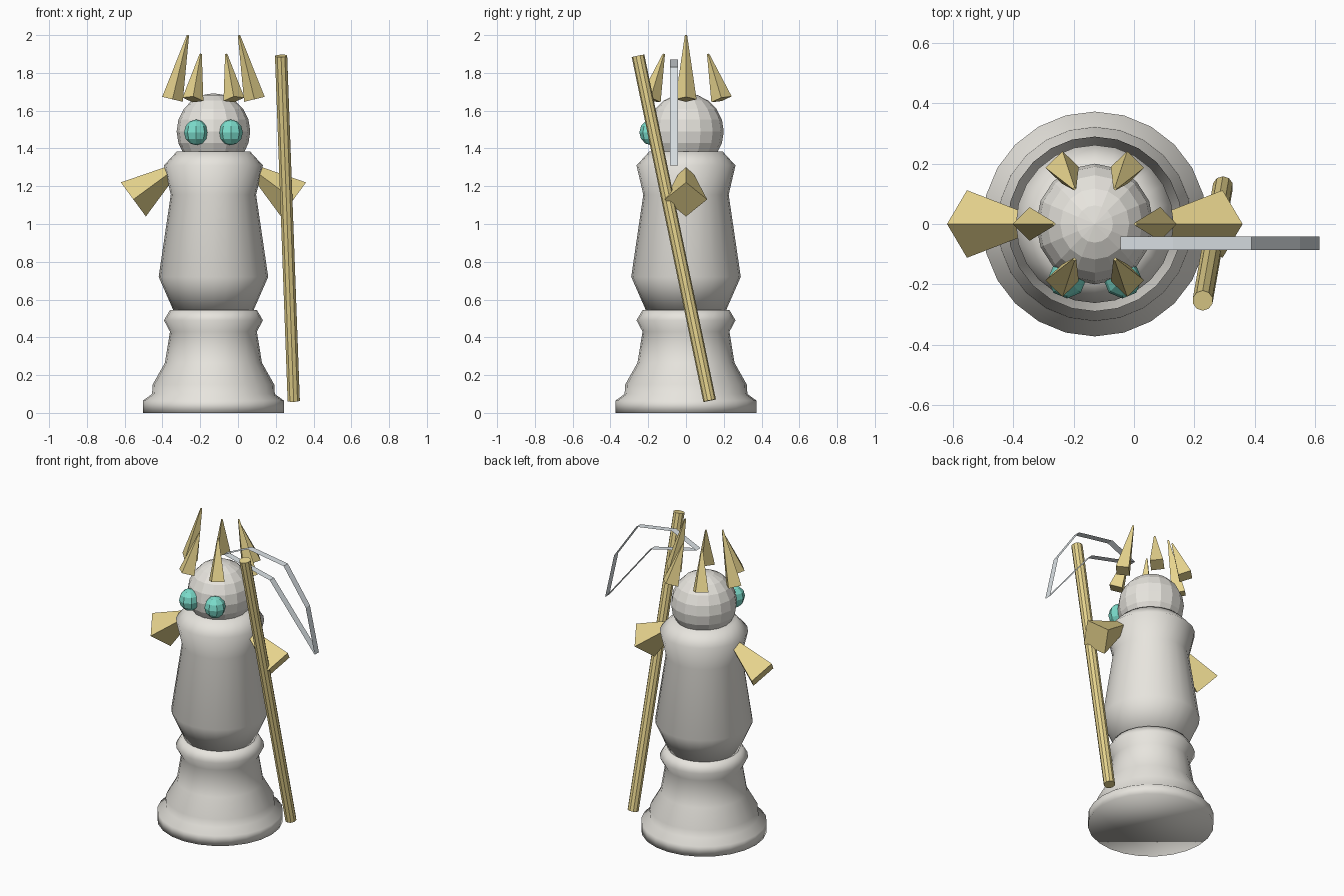
import bpy, bmesh, math
from mathutils import Vector, Matrix

if "Cube" in bpy.data.objects:
    bpy.data.objects.remove(bpy.data.objects["Cube"])

CX = -0.13  # x of the figure's axis


def material(name, rgb):
    m = bpy.data.materials.new(name)
    m.diffuse_color = (*rgb, 1)
    m.use_nodes = True
    m.node_tree.nodes["Principled BSDF"].inputs["Base Color"].default_value = m.diffuse_color
    return m


STONE = material("stone", (0.80, 0.78, 0.73))
GOLD = material("gold", (0.80, 0.66, 0.27))
TEAL = material("teal", (0.20, 0.72, 0.60))
STEEL = material("steel", (0.70, 0.75, 0.78))


def finish(bm, name, mat, smooth=False):
    bmesh.ops.recalc_face_normals(bm, faces=bm.faces)
    for f in bm.faces:
        f.smooth = smooth
    me = bpy.data.meshes.new(name)
    bm.to_mesh(me)
    bm.free()
    me.materials.append(mat)
    ob = bpy.data.objects.new(name, me)
    bpy.context.collection.objects.link(ob)
    return ob


def lathe(name, profile, mat, n=24):
    bm = bmesh.new()
    rings = [[bm.verts.new((CX + r * math.cos(2 * math.pi * i / n),
                            r * math.sin(2 * math.pi * i / n), z)) for i in range(n)]
             for r, z in profile]
    for a, b in zip(rings, rings[1:]):
        for i in range(n):
            j = (i + 1) % n
            bm.faces.new((a[i], a[j], b[j], b[i]))
    bm.faces.new(rings[0])
    bm.faces.new(rings[-1])
    return finish(bm, name, mat, True)


def cone(name, start, end, r1, r2, sides, mat):
    a, b = Vector(start), Vector(end)
    rot = Vector((0, 0, 1)).rotation_difference(b - a).to_matrix().to_4x4()
    bm = bmesh.new()
    bmesh.ops.create_cone(bm, cap_ends=True, segments=sides, radius1=r1, radius2=r2,
                          depth=(b - a).length,
                          matrix=Matrix.Translation((a + b) / 2) @ rot)
    return finish(bm, name, mat)


def ball(name, centre, size, u, v, mat):
    bm = bmesh.new()
    bmesh.ops.create_uvsphere(bm, u_segments=u, v_segments=v, radius=1,
                              matrix=Matrix.Translation(centre) @ Matrix.Diagonal((*size, 1)))
    return finish(bm, name, mat)


# Turned pedestal and torso
lathe("pedestal", [(0.373, 0), (0.373, 0.065), (0.325, 0.10), (0.322, 0.15), (0.257, 0.265),
                   (0.23, 0.43), (0.262, 0.49), (0.23, 0.545)], STONE)
lathe("torso", [(0.213, 0.545), (0.29, 0.72), (0.226, 1.155), (0.262, 1.31),
                (0.193, 1.385)], STONE)

# Faceted head and eyes
ball("head", (CX, 0, 1.49), (0.195, 0.2, 0.202), 16, 10, STONE)
for side, s in (("left", -1), ("right", 1)):
    ball("eye_" + side, (CX + s * 0.092, -0.183, 1.485), (0.064, 0.064, 0.068), 8, 6, TEAL)

# Crown of six spikes leaning inward, the two at the sides taller
for k in range(6):
    c, s = math.cos(k * math.pi / 3), math.sin(k * math.pi / 3)
    top = 2.0 if k % 3 == 0 else 1.9
    cone(f"crown_spike_{k + 1}", (CX + 0.217 * c, 0.217 * s, 1.66),
         (CX + 0.135 * c, 0.135 * s, top), 0.056, 0.006, 4, GOLD)

# Shoulder spikes, wide end outward
for side, s in (("left", -1), ("right", 1)):
    cone("shoulder_" + side, (CX + s * 0.424, 0, 1.13), (CX + s * 0.168, 0, 1.318),
         0.112, 0.013, 4, GOLD)

# Leaning staff
cone("staff", (0.295, 0.125, 0.065), (0.228, -0.254, 1.89), 0.034, 0.034, 10, GOLD)

# Curved blade: open-sided ribbon around its outline
outline = [(-0.045, 1.79), (0.13, 1.87), (0.39, 1.83), (0.55, 1.6), (0.615, 1.31), (0.29, 1.71)]
bm = bmesh.new()
front = [bm.verts.new((x, -0.086, z)) for x, z in outline]
back = [bm.verts.new((x, -0.042, z)) for x, z in outline]
for i in range(len(outline)):
    j = (i + 1) % len(outline)
    bm.faces.new((front[i], front[j], back[j], back[i]))
finish(bm, "blade", STEEL)
